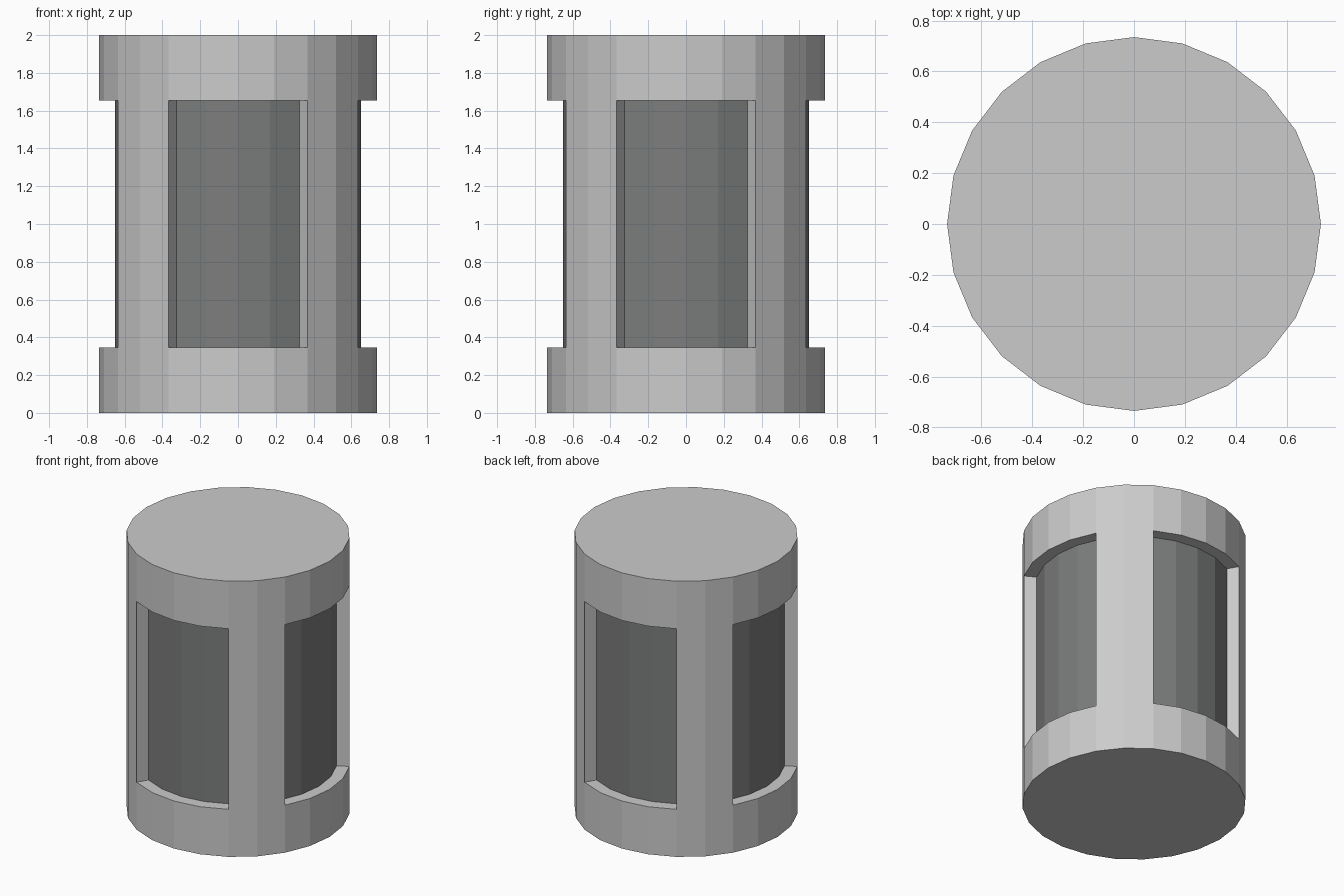
import bpy, bmesh, math

if "Cube" in bpy.data.objects:
    bpy.data.objects.remove(bpy.data.objects["Cube"])

SIDES = 24
R_OUT, R_IN = 0.735, 0.65
LEVELS = (0.0, 0.345, 1.655, 2.0)


def ring(bm, radius, z):
    step = 2 * math.pi / SIDES
    return [bm.verts.new((radius * math.cos(i * step), radius * math.sin(i * step), z))
            for i in range(SIDES)]


def wall(bm, low, high):
    return [bm.faces.new((low[i], low[(i + 1) % SIDES], high[(i + 1) % SIDES], high[i]))
            for i in range(SIDES)]


def finish(bm, name):
    bm.normal_update()
    mesh = bpy.data.meshes.new(name)
    bm.to_mesh(mesh)
    bm.free()
    obj = bpy.data.objects.new(name, mesh)
    bpy.context.collection.objects.link(obj)
    return obj


# Frame: capped drum with rims and four pillars
bm = bmesh.new()
rings = [ring(bm, R_OUT, z) for z in LEVELS]
bands = [wall(bm, a, b) for a, b in zip(rings, rings[1:])]
bm.faces.new(rings[0][::-1])
bm.faces.new(rings[-1])

# Window recesses: four sides each, separated by two-sided pillars
windows = [f for i, f in enumerate(bands[1]) if (i + 2) % 6 < 4]
bm.normal_update()
inset = bmesh.ops.extrude_face_region(bm, geom=windows)["geom"]
for v in inset:
    if isinstance(v, bmesh.types.BMVert):
        v.co.x *= R_IN / R_OUT
        v.co.y *= R_IN / R_OUT
# Open the recess backs so the core shows through
old = [f for f in windows if f.is_valid]
backs = [f for f in inset if isinstance(f, bmesh.types.BMFace)]
bmesh.ops.delete(bm, geom=list(set(old + backs)), context="FACES")
bmesh.ops.recalc_face_normals(bm, faces=bm.faces)
finish(bm, "frame")

# Dark core behind the windows
bm = bmesh.new()
wall(bm, ring(bm, R_IN, LEVELS[1]), ring(bm, R_IN, LEVELS[2]))
core = finish(bm, "dark_core")
dark = bpy.data.materials.new("dark_grey")
dark.diffuse_color = (0.2, 0.205, 0.203, 1)
dark.use_nodes = True
dark.node_tree.nodes["Principled BSDF"].inputs["Base Color"].default_value = dark.diffuse_color
core.data.materials.append(dark)
